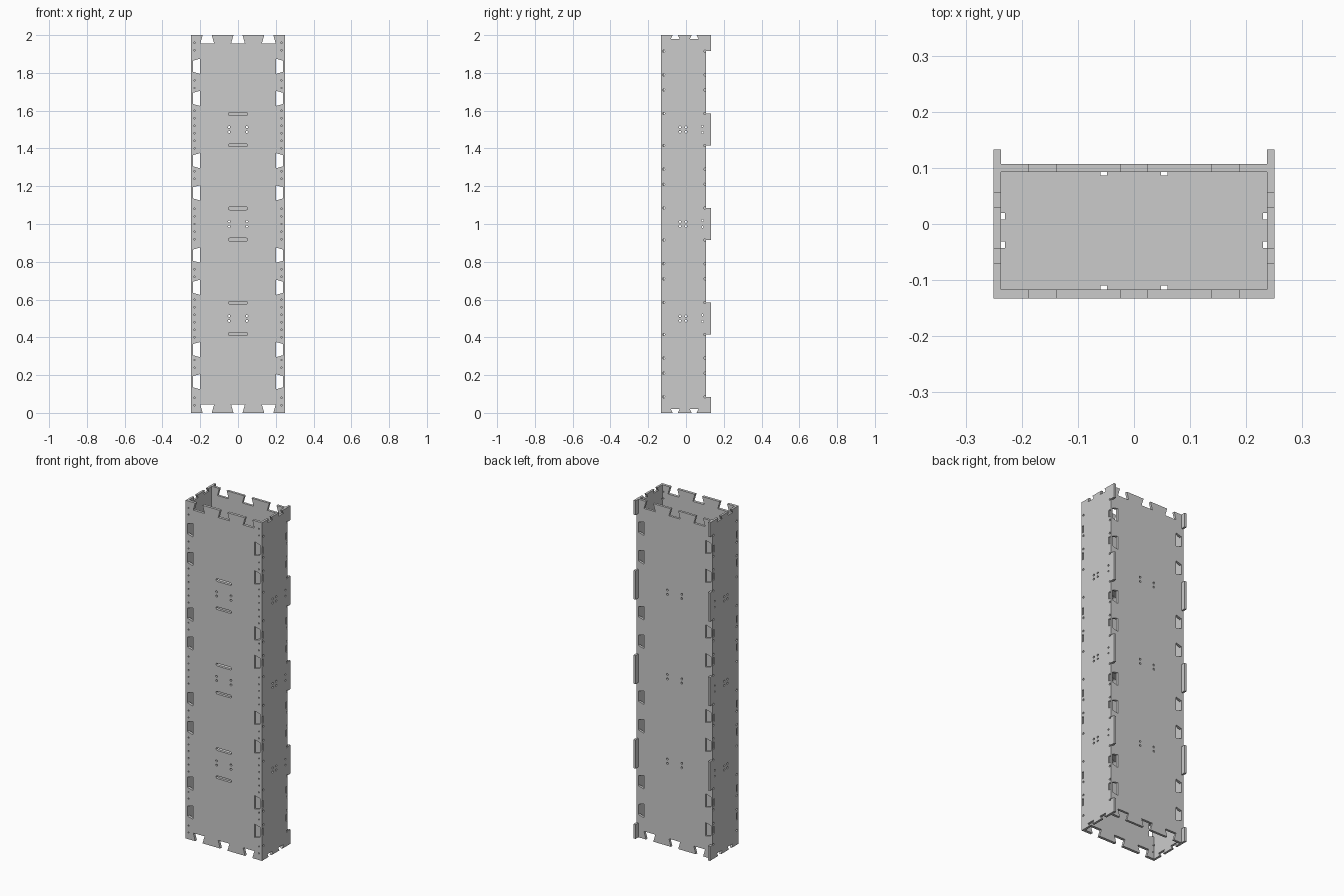
import bpy
from math import cos, sin, tau, pi

if "Cube" in bpy.data.objects:
    bpy.data.objects.remove(bpy.data.objects["Cube"])

T = 0.013
LEVELS = (0.5, 1.0, 1.5)
NOTCH_Z = [c + s for c in (0.25, 0.75, 1.25, 1.75) for s in (-0.085, 0.085)]


def edge(p, q, cuts):
    """Edge from p to q with dovetail cuts (distance, half mouth, half deep, depth)."""
    dx, dy = q[0] - p[0], q[1] - p[1]
    length = (dx * dx + dy * dy) ** 0.5
    dx, dy = dx / length, dy / length
    pts = [p]
    for c, m, d, h in sorted(cuts):
        for s, k in ((c - m, 0), (c - d, h), (c + d, h), (c + m, 0)):
            pts.append((p[0] + dx * s - dy * k, p[1] + dy * s + dx * k))
    return pts


def outline(x0, x1, y0, y1, bottom, right, top, left):
    c = [(x0, y0), (x1, y0), (x1, y1), (x0, y1)]
    pts = []
    for i, cuts in enumerate((bottom, right, top, left)):
        pts += edge(c[i], c[(i + 1) % 4], cuts)
    return pts


def circle(x, y, r):
    return [(x + r * cos(tau * i / 12), y + r * sin(tau * i / 12)) for i in range(12)]


def rect(x, y, w, h):
    return [(x - w, y - h), (x + w, y - h), (x + w, y + h), (x - w, y + h)]


def slot(x, y, w, r):
    arc = [(x + w + r * cos(pi * (i / 8 - 0.5)), y + r * sin(pi * (i / 8 - 0.5))) for i in range(9)]
    return arc + [(2 * x - a, 2 * y - b) for a, b in arc]


def sheet(name, loops, thick, loc, rot):
    """Flat sheet with holes, cut from closed loops."""
    cu = bpy.data.curves.new(name, 'CURVE')
    cu.dimensions = '2D'
    cu.fill_mode = 'BOTH'
    cu.extrude = thick / 2
    for pts in loops:
        sp = cu.splines.new('POLY')
        sp.points.add(len(pts) - 1)
        for v, (x, y) in zip(sp.points, pts):
            v.co = (x, y, 0, 1)
        sp.use_cyclic_u = True
        sp.use_smooth = False
    ob = bpy.data.objects.new(name, cu)
    bpy.context.collection.objects.link(ob)
    ob.location, ob.rotation_euler = loc, rot
    bpy.ops.object.select_all(action='DESELECT')
    ob.select_set(True)
    bpy.context.view_layer.objects.active = ob
    bpy.ops.object.convert(target='MESH')


# Front and back panels with dovetail notches on all edges
W = 0.237
end_cuts = [(W + c, 0.024, 0.037, 0.045) for c in (-0.163, 0, 0.163)]
side_cuts = [(z, 0.03, 0.04, 0.036) for z in NOTCH_Z]
wide = outline(-W, W, 0, 2, end_cuts, side_cuts, end_cuts, side_cuts)
pegs = [circle(x, k + s, 0.006) for x in (-0.047, 0.047) for k in LEVELS for s in (-0.013, 0.013)]
slots = [slot(0, k + s, 0.043, 0.008) for k in LEVELS for s in (-0.083, 0.083)]
rim = [circle(s * 0.23, 0.04 * i, 0.004) for s in (-1, 1) for i in range(1, 50)
       if all(abs(0.04 * i - z) > 0.05 for z in NOTCH_Z)]
sheet("front_panel", [wide] + pegs + slots + rim, 0.016, (0, -0.125, 0), (pi / 2, 0, 0))
sheet("back_panel", [wide] + pegs, 0.014, (0, 0.1, 0), (pi / 2, 0, 0))

# Side panels with rear tabs, notched ends, screw holes and edge pockets
Y0, Y1 = -0.133, 0.133
ends = (-0.057, 0.043)
low = [(c - Y0, 0.0135, 0.0235, 0.02) for c in ends]
high = [(Y1 - c, 0.0135, 0.0235, 0.02) for c in ends]
rear = [(c, 0.165, 0.165, 0.026) for c in (0.25, 0.75, 1.25, 1.75)]
narrow = outline(Y0, Y1, 0, 2, low, rear, high, [])
holes = [circle(y, k + s, 0.006) for y in (-0.032, 0.0) for k in LEVELS for s in (-0.012, 0.012)]
holes += [circle(0.087, k + s, 0.005) for k in LEVELS for s in (-0.016, 0.018)]
screws = [0.5 * k + s for k in range(5) for s in (-0.21, -0.085, 0.085, 0.21)]
holes += [circle(y, z, 0.006) for y in (-0.118, 0.1) for z in screws if 0 < z < 2]
pockets = [(y, z + d) for y in (-0.1235, 0.0965) for z, d in zip(NOTCH_Z, [0.003, -0.003] * 4)]
# Keep pockets clear of the screw holes
holes += [rect(y, z, 0.007, 0.021) for y, z in pockets]
turn = (pi / 2, 0, pi / 2)
for side, s in (("left", -1), ("right", 1)):
    sheet(side + "_panel", [narrow] + holes, T, (s * (0.25 - T / 2), 0, 0), turn)
    sheet(side + "_pocket_backs", [rect(y, z, 0.007, 0.021) for y, z in pockets],
          T / 2, (s * (0.25 - T * 0.75), 0, 0), turn)

# Inner shelves with small strap notches
A, B0, B1 = 0.237, -0.117, 0.093
h = [(A + c, 0.006, 0.006, 0.007) for c in (-0.054, 0.054)]
r = [(c - B0, 0.006, 0.006, 0.007) for c in (-0.037, 0.014)]
l = [(B1 - c, 0.006, 0.006, 0.007) for c in (-0.037, 0.014)]
for i, z in enumerate(LEVELS):
    sheet(f"shelf_{i + 1}", [outline(-A, A, B0, B1, h, r, h, l)], T, (0, 0, z), (0, 0, 0))
